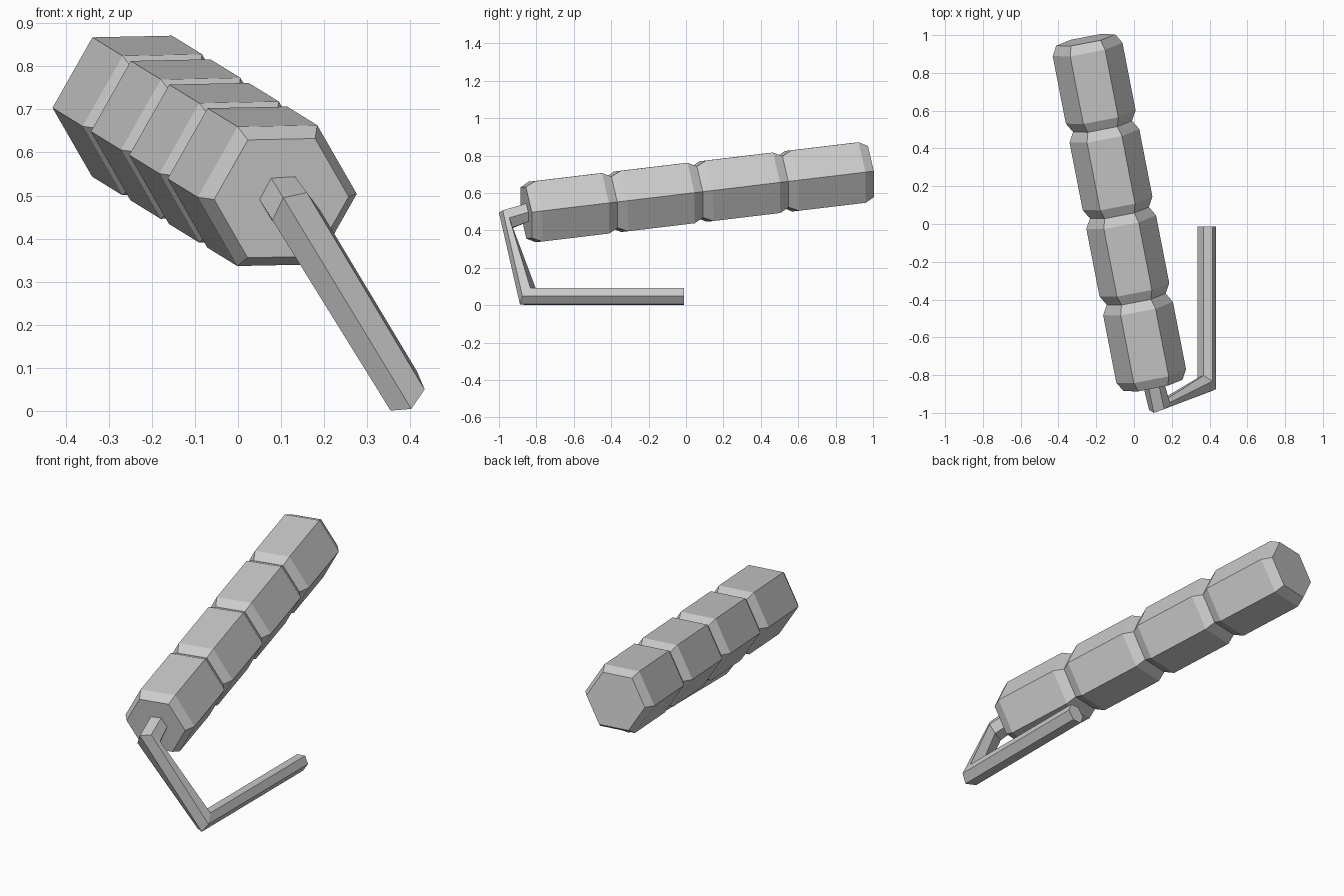
import bpy
import math
from mathutils import Vector

if "Cube" in bpy.data.objects:
    bpy.data.objects.remove(bpy.data.objects["Cube"])


def loft(name, rings):
    """Skin a list of equally sized rings and cap both ends."""
    n = len(rings[0])
    verts = [v for ring in rings for v in ring]
    faces = []
    for k in range(len(rings) - 1):
        for i in range(n):
            j = (i + 1) % n
            faces.append((k * n + i, k * n + j, (k + 1) * n + j, (k + 1) * n + i))
    faces.append(tuple(reversed(range(n))))
    faces.append(tuple(range((len(rings) - 1) * n, len(rings) * n)))
    mesh = bpy.data.meshes.new(name)
    mesh.from_pydata(verts, [], faces)
    mesh.update()
    obj = bpy.data.objects.new(name, mesh)
    bpy.context.collection.objects.link(obj)
    # consistent outward normals
    import bmesh
    bm = bmesh.new()
    bm.from_mesh(mesh)
    bmesh.ops.recalc_face_normals(bm, faces=bm.faces)
    bm.to_mesh(mesh)
    bm.free()
    return obj


# Tilted hexagonal grip: four chamfered segments with grooves between them
axis = Vector((-0.19, 0.9755, 0.117)).normalized()
side = Vector((0.982, 0.188, 0.02))
side = (side - axis * side.dot(axis)).normalized()
up = side.cross(axis)
start = Vector((0.091, -0.805, 0.50))
R_OUT, R_GROOVE = 0.188, 0.159
PITCH, LENGTH, CHAMFER = 0.469, 0.367, 0.051


def grip_ring(s, r):
    c = start + axis * s
    return [c + side * (r * math.cos(math.radians(60 * i)))
            + up * (r * math.sin(math.radians(60 * i))) for i in range(6)]


rings = [grip_ring(-CHAMFER, R_GROOVE)]
for k in range(4):
    s = k * PITCH
    rings += [grip_ring(s, R_OUT), grip_ring(s + LENGTH, R_OUT),
              grip_ring(s + LENGTH + CHAMFER, R_GROOVE)]
loft("grip", rings)


# Bent hexagonal crank rod: each section is a centre and two corner offsets
def rod_ring(center, a, c):
    o, a, c = Vector(center), Vector(a), Vector(c)
    return [o + a, o + a + c, o + c, o - a, o - a - c, o - c]


loft("crank_rod", [
    rod_ring((0.102, -0.84, 0.498), (-0.055, -0.010, -0.003), (0.027, 0.0, 0.050)),
    rod_ring((0.135, -0.965, 0.455), (-0.055, -0.020, -0.012), (0.025, -0.015, 0.052)),
    rod_ring((0.385, -0.845, 0.046), (-0.031, -0.013, -0.045), (0.048, -0.030, 0.004)),
    rod_ring((0.385, -0.012, 0.046), (-0.031, 0.0, -0.045), (0.048, 0.0, 0.004)),
])
